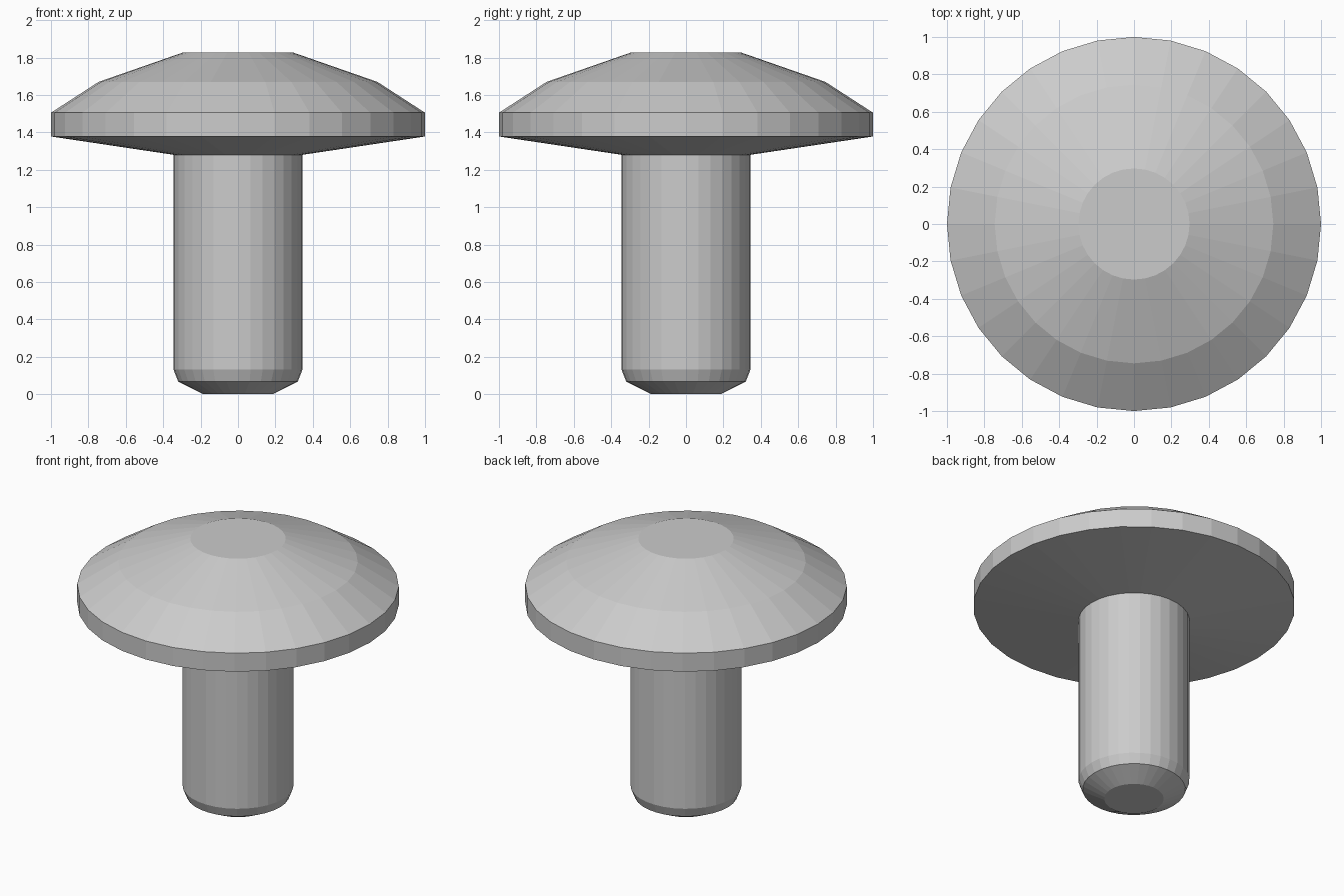
import bpy
import bmesh
from math import cos, sin, tau

if "Cube" in bpy.data.objects:
    bpy.data.objects.remove(bpy.data.objects["Cube"])

SIDES = 32


def lathe(name, profile, cap):
    """Revolve (radius, z) points around z; cap the 'first' or 'last' ring."""
    bm = bmesh.new()
    rings = [[bm.verts.new((r * cos(tau * i / SIDES), r * sin(tau * i / SIDES), z))
              for i in range(SIDES)] for r, z in profile]
    for low, high in zip(rings, rings[1:]):
        for i in range(SIDES):
            j = (i + 1) % SIDES
            bm.faces.new((low[i], low[j], high[j], high[i]))
    bm.faces.new(rings[0][::-1] if cap == "first" else rings[-1])
    mesh = bpy.data.meshes.new(name)
    bm.to_mesh(mesh)
    bm.free()
    obj = bpy.data.objects.new(name, mesh)
    bpy.context.collection.objects.link(obj)
    return obj


NECK = (0.345, 1.28)

# Shank with a rounded-off lower tip
lathe("shank", [(0.185, 0), (0.32, 0.068), (0.345, 0.132), NECK], "first")

# Wide head: sloped underside, vertical rim, stepped dome, flat top
lathe("head", [NECK, (1.0, 1.378), (1.0, 1.505), (0.745, 1.67), (0.297, 1.826)], "last")
